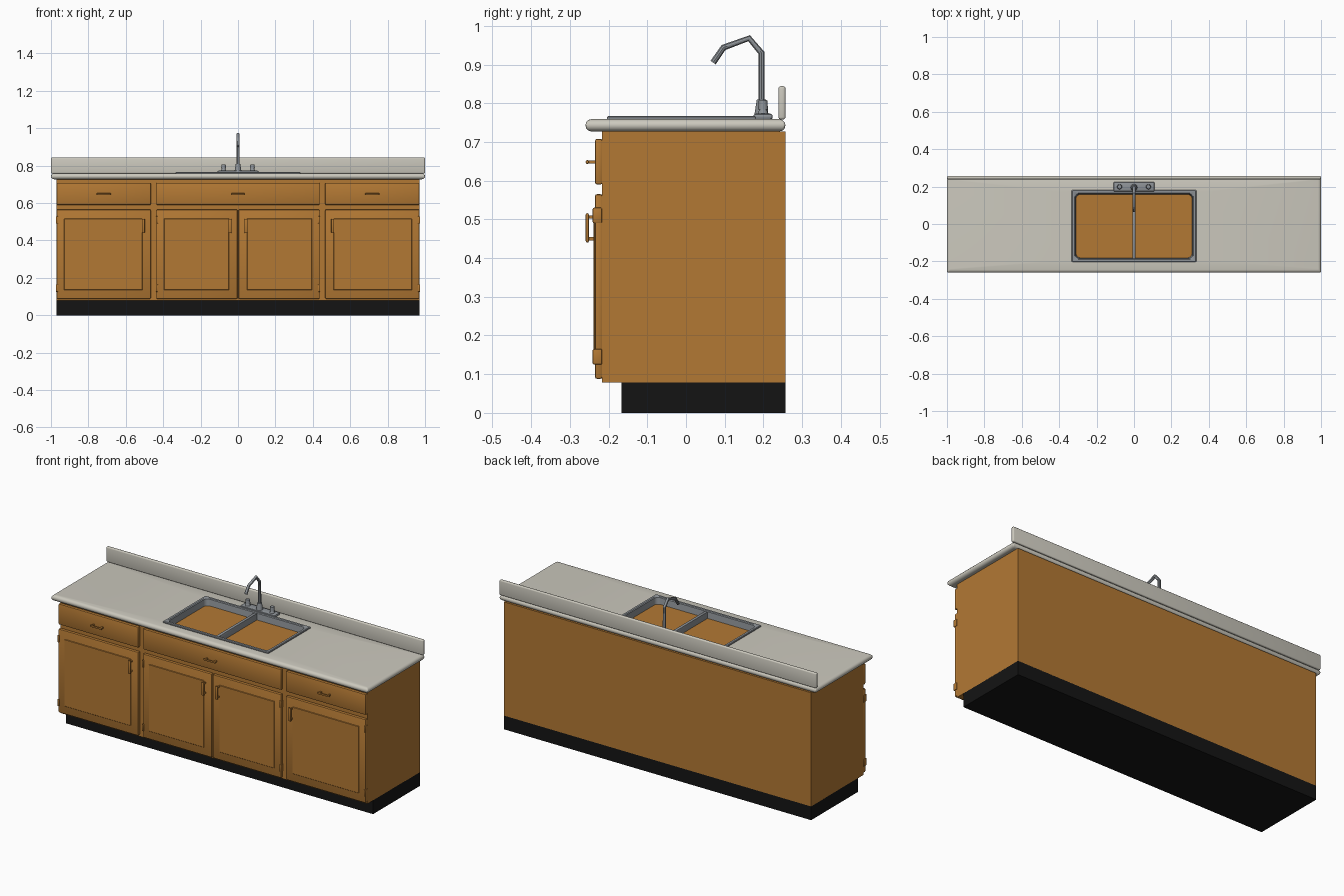
import bpy, bmesh, math
from mathutils import Vector

if "Cube" in bpy.data.objects:
    bpy.data.objects.remove(bpy.data.objects["Cube"], do_unlink=True)


def material(name, rgb, rough=0.6):
    m = bpy.data.materials.new(name)
    m.use_nodes = True
    m.diffuse_color = (*rgb, 1)
    bsdf = m.node_tree.nodes["Principled BSDF"]
    bsdf.inputs["Base Color"].default_value = (*rgb, 1)
    bsdf.inputs["Roughness"].default_value = rough
    return m


wood = material("warm wood", (0.45, 0.19, 0.034))
stone = material("pale worktop", (0.60, 0.58, 0.51))
steel = material("brushed steel", (0.27, 0.29, 0.31))
black = material("black plinth", (0.007, 0.007, 0.007))


def finish(obj, mat):
    obj.data.materials.append(mat)
    bpy.ops.object.select_all(action="DESELECT")
    obj.select_set(True)
    bpy.context.view_layer.objects.active = obj
    bpy.ops.object.shade_smooth_by_angle(angle=math.radians(35))
    return obj


def from_bmesh(name, bm, mat):
    bmesh.ops.recalc_face_normals(bm, faces=bm.faces)
    mesh = bpy.data.meshes.new(name)
    bm.to_mesh(mesh)
    bm.free()
    obj = bpy.data.objects.new(name, mesh)
    bpy.context.collection.objects.link(obj)
    return finish(obj, mat)


def box(name, xs, ys, zs, mat, bevel=0.0, segments=2):
    """Box between two limits on each axis, with rounded edges."""
    bm = bmesh.new()
    bmesh.ops.create_cube(bm, size=1)
    lo, hi = (Vector(p) for p in zip(xs, ys, zs))
    for v in bm.verts:
        v.co = (lo + hi) / 2 + v.co * (hi - lo)
    if bevel:
        bmesh.ops.bevel(bm, geom=bm.edges[:], offset=bevel, segments=segments,
                        profile=0.5, affect="EDGES")
    return from_bmesh(name, bm, mat)


def rounded_loop(bm, half_x, y0, y1, z, radius, steps=4):
    """Rounded rectangle of vertices at one height."""
    loop = []
    corners = [(half_x, y1), (-half_x, y1), (-half_x, y0), (half_x, y0)]
    for i, (cx, cy) in enumerate(corners):
        sx, sy = math.copysign(1, cx), (1 if cy == y1 else -1)
        for k in range(steps + 1):
            a = (i + k / steps) * math.pi / 2
            loop.append(bm.verts.new((cx - sx * radius + radius * math.cos(a),
                                      cy - sy * radius + radius * math.sin(a), z)))
    return loop


def ring(name, sections, mat):
    """Closed frame skinned through a cycle of rounded rectangles."""
    bm = bmesh.new()
    loops = [rounded_loop(bm, *s) for s in sections]
    for a, b in zip(loops, loops[1:] + loops[:1]):
        for i in range(len(a)):
            j = (i + 1) % len(a)
            bm.faces.new((a[i], a[j], b[j], b[i]))
    return from_bmesh(name, bm, mat)


def cone(name, x, y, z0, z1, r0, r1, mat):
    bm = bmesh.new()
    bmesh.ops.create_cone(bm, cap_ends=True, segments=20, radius1=r0, radius2=r1, depth=z1 - z0)
    bmesh.ops.translate(bm, verts=bm.verts, vec=(x, y, (z0 + z1) / 2))
    return from_bmesh(name, bm, mat)


FRONT, BACK = -0.217, 0.257
FACE = -0.235

# Cabinet body and recessed plinth
box("cabinet_body", (-0.97, 0.97), (FRONT, BACK), (0.078, 0.727), wood)
box("plinth", (-0.97, 0.97), (-0.167, BACK), (0, 0.079), black)

# Worktop with rounded edge and sink opening
edge = []
for k in range(7):
    a = -math.pi / 2 + k * math.pi / 6
    inset = 0.016 * (1 - math.cos(a))
    edge.append((1 - inset, -0.26 + inset, BACK - inset, 0.743 + 0.016 * math.sin(a), 0.006))
opening = [(0.322, -0.192, 0.169, z, 0.006) for z in (0.759, 0.727)]
ring("worktop", edge + opening, stone)
box("backsplash", (-1, 1), (0.239, BACK), (0.758, 0.844), stone, 0.006, 3)

# Sink rim, walls and divider
ring("sink", [
    (0.333, -0.204, 0.181, 0.757, 0.004),
    (0.333, -0.204, 0.181, 0.764, 0.004),
    (0.330, -0.201, 0.178, 0.767, 0.004),
    (0.318, -0.189, 0.166, 0.767, 0.018),
    (0.314, -0.185, 0.162, 0.763, 0.022),
    (0.310, -0.181, 0.158, 0.724, 0.025)], steel)
box("sink_divider", (-0.009, 0.009), (-0.184, 0.161), (0.724, 0.764), steel, 0.003)


def pull(name, x, z, vertical):
    """Bar handle on two posts."""
    half, thick = 0.038, (0.008 if vertical else 0.005)
    hx, hz = (thick, half) if vertical else (half, thick)
    box(name + "_bar", (x - hx, x + hx), (-0.259, -0.251), (z - hz, z + hz), wood, 0.0035)
    for i, s in enumerate((-1, 1)):
        px, pz = (x, z + s * 0.028) if vertical else (x + s * 0.028, z)
        box(f"{name}_post_{i}", (px - 0.004, px + 0.004), (-0.254, FACE + 0.002),
            (pz - 0.004, pz + 0.004), wood)


def drawer(name, x0, x1):
    box(name, (x0, x1), (FACE, FRONT + 0.001), (0.59, 0.708), wood, 0.005)
    pull(name + "_pull", (x0 + x1) / 2, 0.648, False)


def door(name, side, inner, outer):
    """Door with raised panel, pull near the inner edge and hinges on the outer edge."""
    def span(a, b):
        return tuple(sorted((side * a, side * b)))
    box(name, span(inner, outer), (FACE, FRONT + 0.001), (0.088, 0.565), wood, 0.005)
    box(name + "_panel", span(inner + 0.045, outer - 0.04), (-0.239, FACE + 0.001),
        (0.135, 0.517), wood, 0.002, 1)
    pull(name + "_pull", side * (inner + 0.04), 0.478, True)
    for i, z in enumerate((0.145, 0.51)):
        box(f"{name}_hinge_{i}", span(outer - 0.008, outer + 0.003), (-0.241, FRONT),
            (z - 0.02, z + 0.02), wood, 0.003)


# Drawer fronts and doors
drawer("middle_drawer", -0.436, 0.436)
for label, side in (("left", 1), ("right", -1)):
    drawer(label + "_drawer", *sorted((side * 0.466, side * 0.97)))
    door(label + "_outer_door", side, 0.466, 0.97)
    door(label + "_inner_door", side, 0.003, 0.436)

# Faucet: base plate, collar, bent spout and two knobs
box("faucet_plate", (-0.11, 0.11), (0.174, 0.224), (0.758, 0.773), steel, 0.006)
cone("faucet_collar", 0, 0.195, 0.772, 0.81, 0.018, 0.012, steel)

curve = bpy.data.curves.new("faucet_spout", "CURVE")
curve.dimensions = "3D"
curve.bevel_depth = 0.0085
curve.bevel_resolution = 3
curve.use_fill_caps = True
path = [(0.195, 0.78), (0.195, 0.93), (0.163, 0.968), (0.097, 0.944), (0.07, 0.905)]
spline = curve.splines.new("POLY")
spline.points.add(len(path) - 1)
for point, (y, z) in zip(spline.points, path):
    point.co = (0, y, z, 1)
spout = bpy.data.objects.new("faucet_spout", curve)
bpy.context.collection.objects.link(spout)
bpy.ops.object.select_all(action="DESELECT")
spout.select_set(True)
bpy.context.view_layer.objects.active = spout
bpy.ops.object.convert(target="MESH")
finish(bpy.context.view_layer.objects.active, steel)

for label, x in (("left", 0.077), ("right", -0.077)):
    cone(label + "_knob_base", x, 0.199, 0.772, 0.785, 0.014, 0.009, steel)
    cone(label + "_knob", x, 0.199, 0.784, 0.807, 0.013, 0.011, steel)
